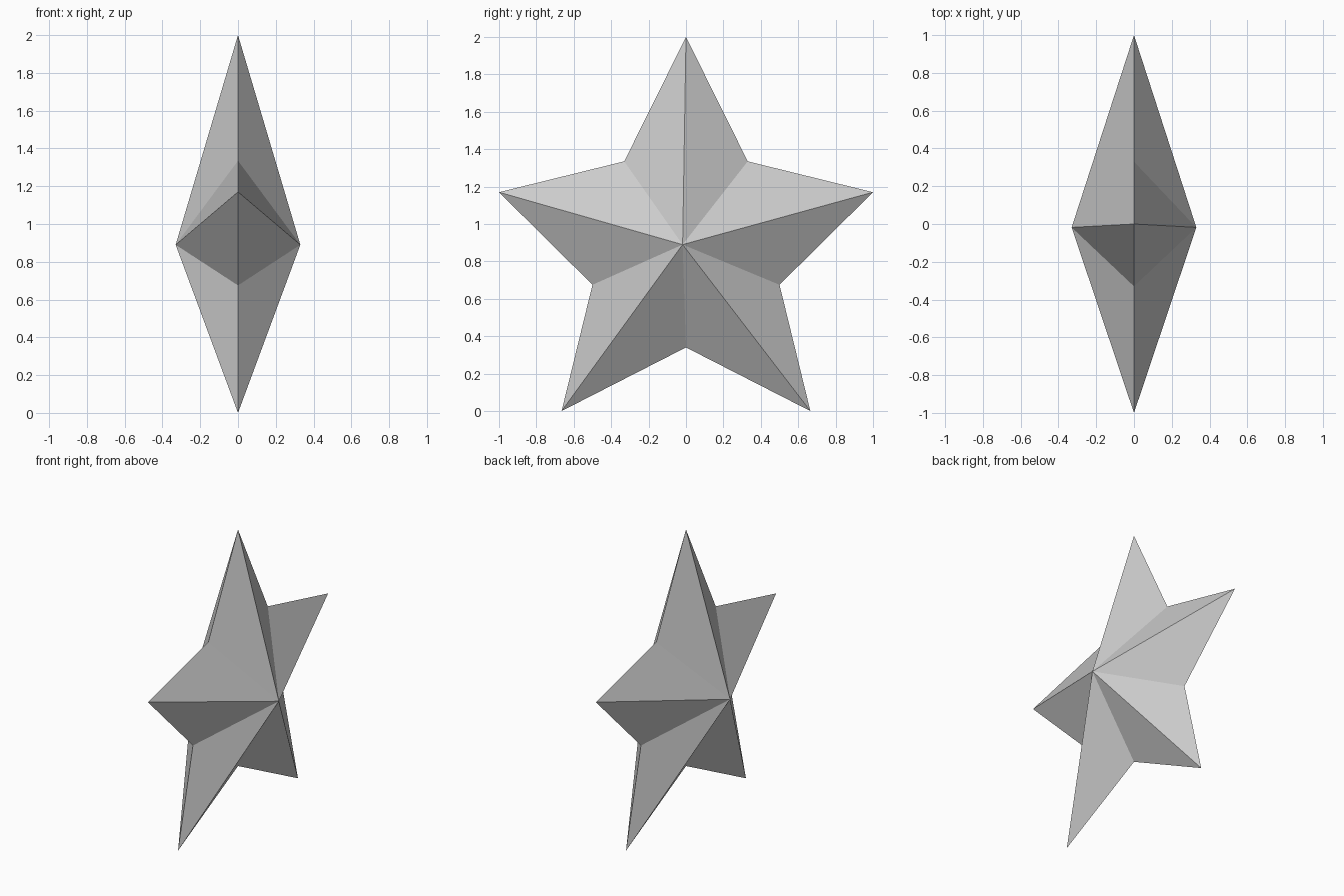
import bpy, bmesh

if "Cube" in bpy.data.objects:
    bpy.data.objects.remove(bpy.data.objects["Cube"])

# Right half of the star outline (y, z), from top tip to the notch between the feet
half = [(0, 2.0), (0.33, 1.335), (1.0, 1.17), (0.5, 0.675), (0.665, 0.0), (0, 0.34)]
outline = half + [(-y, z) for y, z in reversed(half[1:-1])]

# Faceted star: the outline joined to a raised peak on each side
bm = bmesh.new()
rim = [bm.verts.new((0, y, z)) for y, z in outline]
for x in (0.33, -0.33):
    peak = bm.verts.new((x, -0.018, 0.89))
    for a, b in zip(rim, rim[1:] + rim[:1]):
        bm.faces.new((a, b, peak))
bmesh.ops.recalc_face_normals(bm, faces=bm.faces)

mesh = bpy.data.meshes.new("star")
bm.to_mesh(mesh)
bm.free()
star = bpy.data.objects.new("star", mesh)
bpy.context.collection.objects.link(star)
